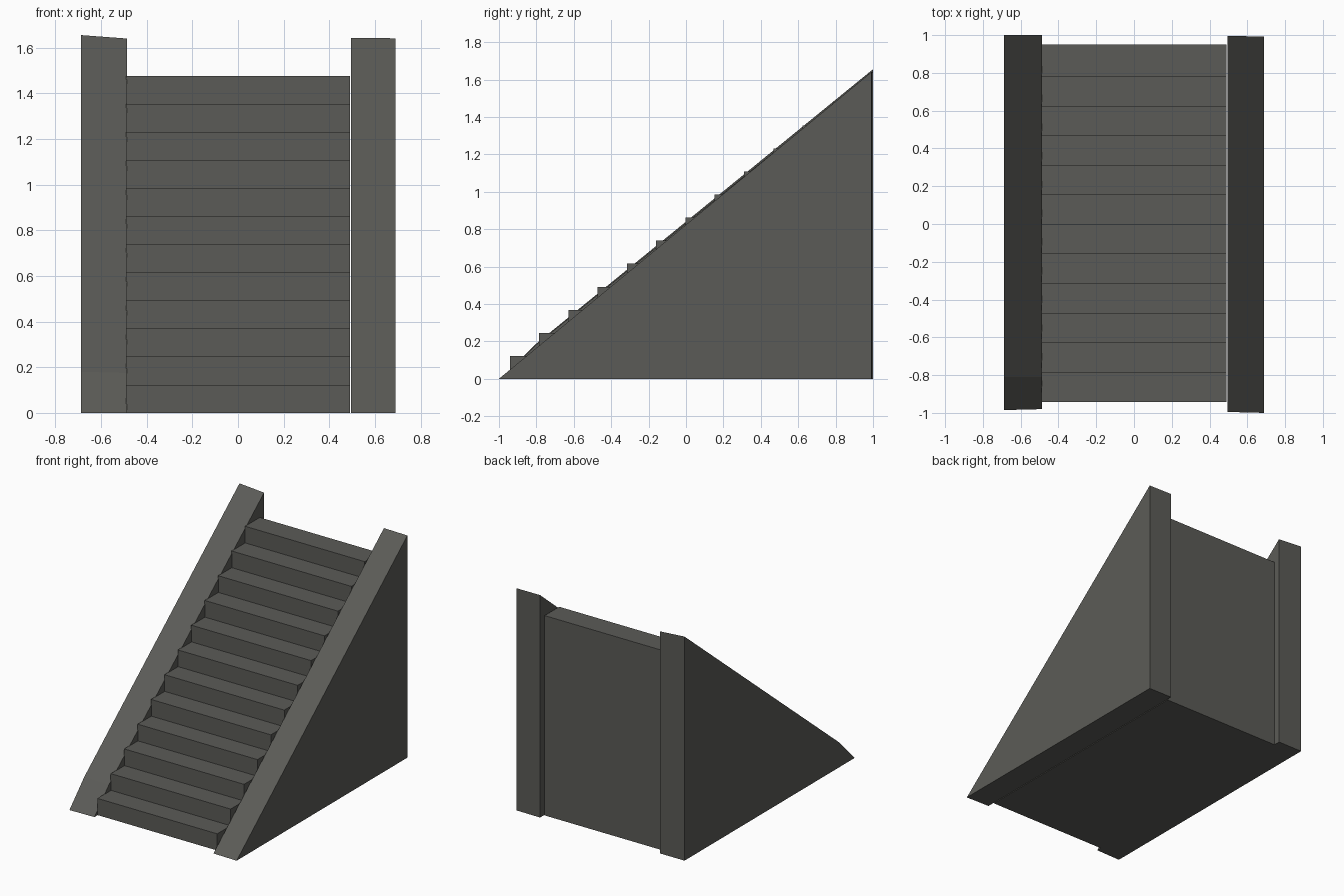
import bpy
import bmesh

if "Cube" in bpy.data.objects:
    bpy.data.objects.remove(bpy.data.objects["Cube"])

stone = bpy.data.materials.new("dark_grey_stone")
stone.diffuse_color = (0.105, 0.105, 0.095, 1)
stone.use_nodes = True
stone.node_tree.nodes["Principled BSDF"].inputs["Base Color"].default_value = stone.diffuse_color


def prism(name, left, right, x_left, x_right):
    """Join two matching (y, z) side profiles into a solid."""
    bm = bmesh.new()
    a = [bm.verts.new((x_left, y, z)) for y, z in left]
    b = [bm.verts.new((x_right, y, z)) for y, z in right]
    bm.faces.new(a)
    bm.faces.new(b[::-1])
    n = len(a)
    for i in range(n):
        j = (i + 1) % n
        bm.faces.new((a[i], b[i], b[j], a[j]))
    bmesh.ops.recalc_face_normals(bm, faces=bm.faces)
    mesh = bpy.data.meshes.new(name)
    bm.to_mesh(mesh)
    bm.free()
    mesh.materials.append(stone)
    obj = bpy.data.objects.new(name, mesh)
    bpy.context.collection.objects.link(obj)
    return obj


# Solid flight of twelve steps
COUNT, RISE, RUN, FRONT, BACK = 12, 0.123, 0.1565, -0.942, 0.95
profile = [(FRONT, 0)]
for i in range(COUNT):
    y = FRONT + i * RUN
    y_next = BACK if i == COUNT - 1 else y + RUN
    profile += [(y, (i + 1) * RISE), (y_next, (i + 1) * RISE)]
profile.append((BACK, 0))
prism("steps", profile, profile, -0.49, 0.49)

# Left side wall, slightly uneven, with a steeper foot
prism("left_wall",
      [(-0.985, 0), (-0.81, 0.18), (1.0, 1.655), (1.0, 0)],
      [(-0.98, 0), (-0.81, 0.175), (1.0, 1.64), (1.0, 0)],
      -0.688, -0.487)

# Right side wall
prism("right_wall",
      [(-0.995, 0), (0.995, 1.643), (0.995, 0)],
      [(-1.0, 0), (0.993, 1.641), (0.993, 0)],
      0.496, 0.689)
